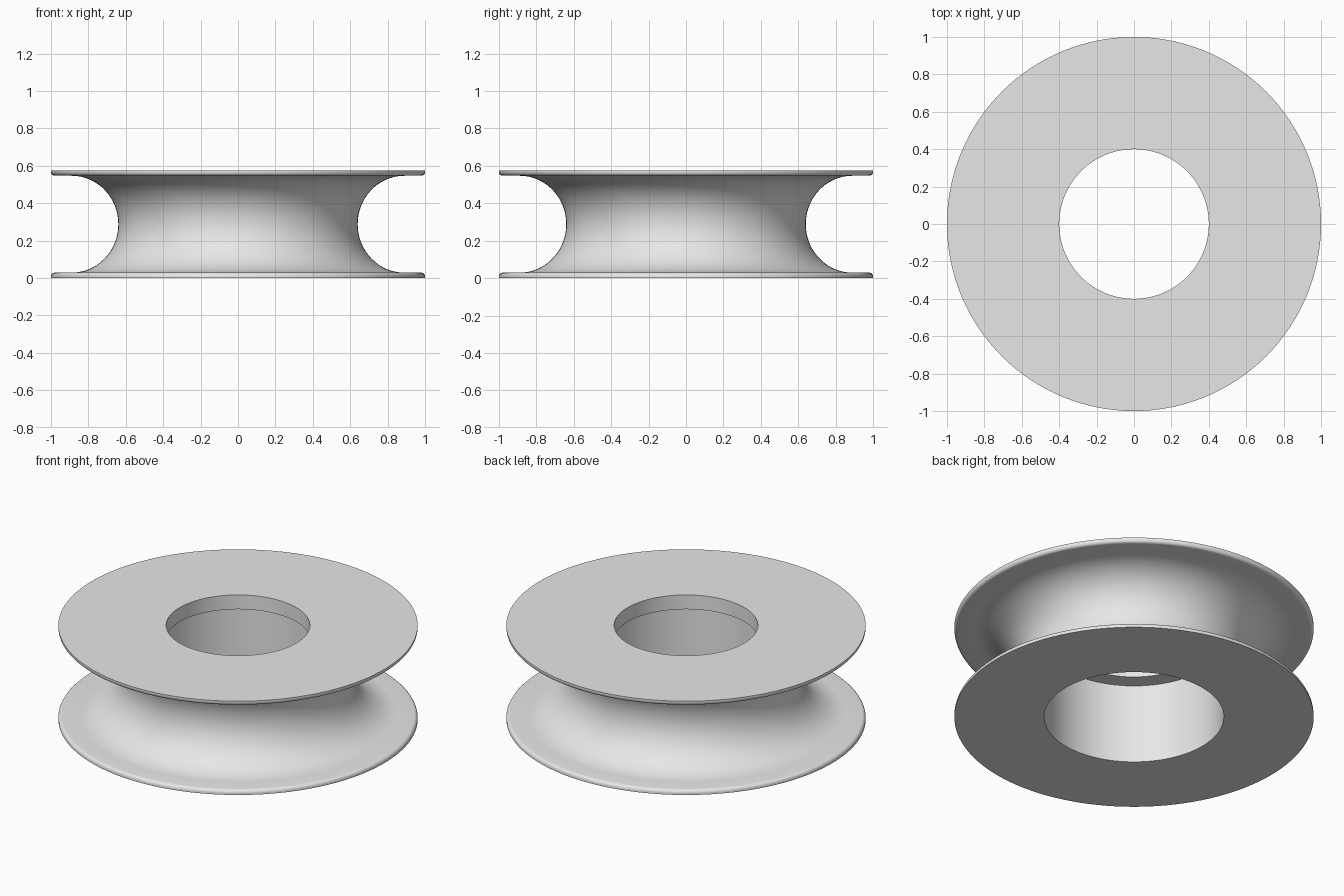
import bpy
import bmesh
from math import pi, sin, cos, radians

cube = bpy.data.objects.get("Cube")
if cube:
    bpy.data.objects.remove(cube)

HEIGHT = 0.576
MID = HEIGHT / 2
FLANGE = 0.029        # flange thickness
RIM = 1.0             # outer radius
BORE, LIP = 0.5, 0.4  # main bore and the narrower top lip
LEDGE = 0.488         # underside of the lip
WAIST = 0.64          # narrowest radius of the groove
SEGMENTS = 128

grey = bpy.data.materials.new("light_grey")
grey.use_nodes = True
grey.diffuse_color = (0.8, 0.8, 0.8, 1)
grey.node_tree.nodes["Principled BSDF"].inputs["Base Color"].default_value = (0.8, 0.8, 0.8, 1)


def arc(cr, cz, rr, rz, start, end, steps):
    """Elliptical arc as (radius, height) points, angles in degrees."""
    angles = [radians(start + (end - start) * i / steps) for i in range(steps + 1)]
    return [(cr + rr * cos(a), cz + rz * sin(a)) for a in angles]


# Lower half of the outside: rounded rim edge, then the groove down to the waist
fillet = 0.02
depth = 0.25
lower = [(RIM, 0)]
lower += arc(RIM - fillet, FLANGE - fillet, fillet, fillet, 0, 90, 5)
lower += arc(WAIST + depth, MID, depth, MID - FLANGE, 270, 180, 20)
upper = [(r, HEIGHT - z) for r, z in reversed(lower[:-1])]

# Closed cross-section, finished by the stepped bore
profile = lower + upper + [(LIP, HEIGHT), (LIP, LEDGE), (BORE, LEDGE), (BORE, 0)]

# Revolve the cross-section into the grooved wheel
bm = bmesh.new()
verts = [bm.verts.new((r, 0, z)) for r, z in profile]
edges = [bm.edges.new((v, verts[i - 1])) for i, v in enumerate(verts)]
bmesh.ops.spin(bm, geom=verts + edges, cent=(0, 0, 0), axis=(0, 0, 1),
               angle=2 * pi, steps=SEGMENTS, use_merge=True)
bmesh.ops.remove_doubles(bm, verts=bm.verts, dist=0.0001)
bmesh.ops.recalc_face_normals(bm, faces=bm.faces)

mesh = bpy.data.meshes.new("grooved_wheel")
bm.to_mesh(mesh)
bm.free()
mesh.materials.append(grey)
wheel = bpy.data.objects.new("grooved_wheel", mesh)
bpy.context.collection.objects.link(wheel)

bpy.ops.object.select_all(action="DESELECT")
wheel.select_set(True)
bpy.context.view_layer.objects.active = wheel
bpy.ops.object.shade_smooth_by_angle(angle=radians(35))
